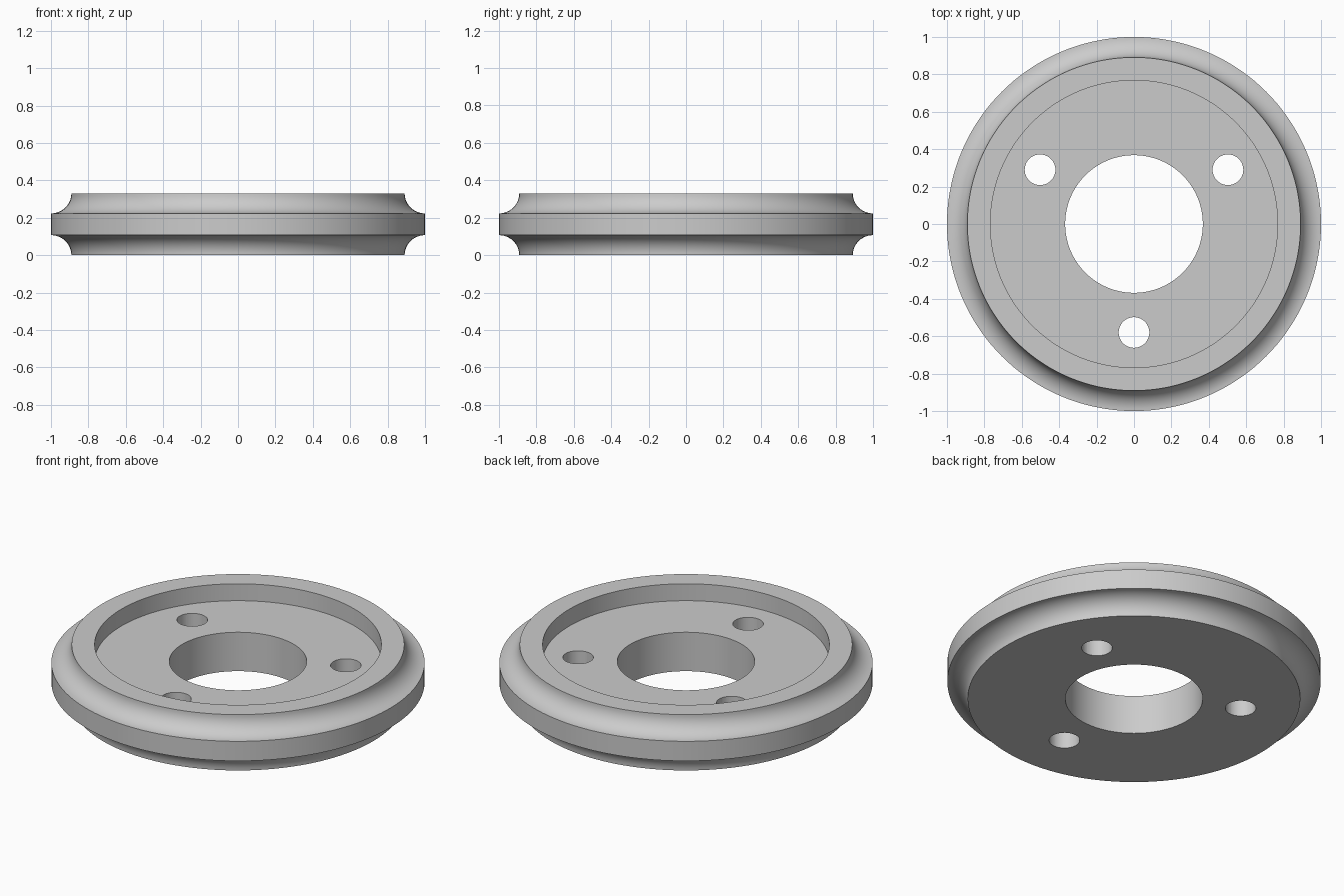
import bpy, bmesh, math
from mathutils import Matrix

cube = bpy.data.objects.get("Cube")
if cube:
    bpy.data.objects.remove(cube, do_unlink=True)

SEGMENTS = 144
HEIGHT, BORE, RECESS, FLOOR = 0.33, 0.368, 0.768, 0.23
COVE_R, COVE_H = 0.109, 0.107

# Single grey material
grey = bpy.data.materials.new("plain grey")
grey.use_nodes = True
colour = (0.6, 0.6, 0.6, 1)
grey.diffuse_color = colour
grey.node_tree.nodes["Principled BSDF"].inputs["Base Color"].default_value = colour


def add_object(name, bm):
    mesh = bpy.data.meshes.new(name)
    bmesh.ops.recalc_face_normals(bm, faces=bm.faces)
    bm.to_mesh(mesh)
    bm.free()
    mesh.materials.append(grey)
    obj = bpy.data.objects.new(name, mesh)
    bpy.context.collection.objects.link(obj)
    return obj


# Cross-section: concave cove below and above the rim, recess on top, central bore
angles = [math.radians(90 * i / 12) for i in range(13)]
lower_cove = [(1 - COVE_R * math.cos(a), COVE_H * math.sin(a)) for a in angles]
upper_cove = [(r, HEIGHT - z) for r, z in reversed(lower_cove)]
profile = [(BORE, 0)] + lower_cove + upper_cove
profile += [(RECESS, HEIGHT), (RECESS, FLOOR), (BORE, FLOOR)]

# Turned wheel body
bm = bmesh.new()
verts = [bm.verts.new((r, 0, z)) for r, z in profile]
edges = [bm.edges.new((v, verts[(i + 1) % len(verts)])) for i, v in enumerate(verts)]
bmesh.ops.spin(bm, geom=verts + edges, cent=(0, 0, 0), axis=(0, 0, 1),
               angle=math.tau, steps=SEGMENTS, use_merge=True)
bmesh.ops.remove_doubles(bm, verts=bm.verts, dist=1e-5)
wheel = add_object("wheel_body", bm)

# Three bolt holes, drilled through the floor
bm = bmesh.new()
for i in range(3):
    turn = Matrix.Rotation(math.tau * i / 3, 4, "Z")
    bmesh.ops.create_cone(bm, cap_ends=True, segments=48, radius1=0.082,
                          radius2=0.082, depth=1,
                          matrix=turn @ Matrix.Translation((0, -0.58, 0.1)))
drill = add_object("bolt_hole_cutter", bm)
drill.hide_render = True

cut = wheel.modifiers.new("bolt_holes", "BOOLEAN")
cut.operation = "DIFFERENCE"
cut.solver = "EXACT"
cut.object = drill

bpy.ops.object.select_all(action="DESELECT")
wheel.select_set(True)
bpy.context.view_layer.objects.active = wheel
bpy.ops.object.modifier_apply(modifier=cut.name)
bpy.data.objects.remove(drill, do_unlink=True)
bpy.ops.object.shade_smooth_by_angle(angle=math.radians(30))
